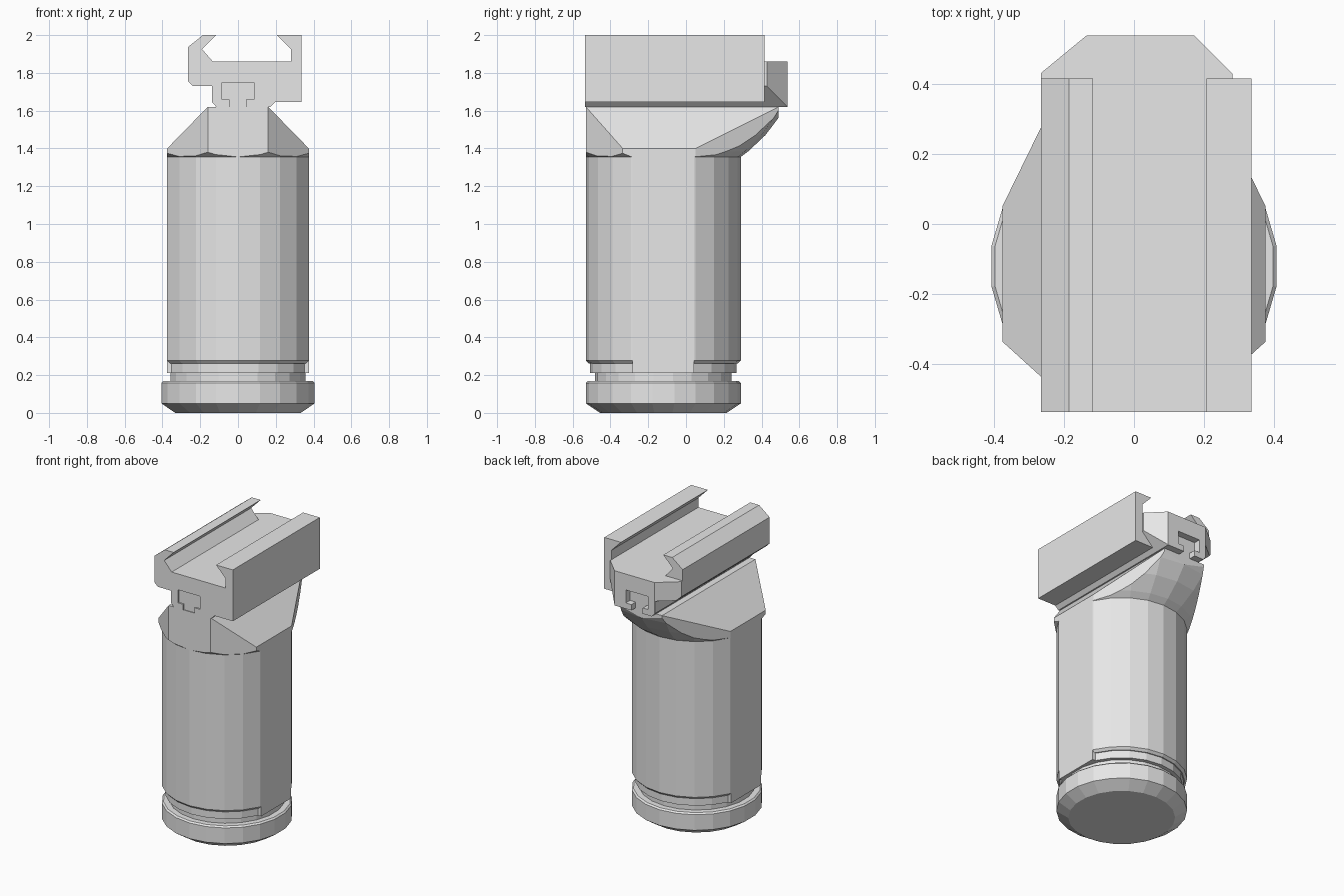
import bpy
import bmesh
import math
from mathutils import Vector

cube = bpy.data.objects.get("Cube")
if cube:
    bpy.data.objects.remove(cube, do_unlink=True)

GREY = (0.8, 0.8, 0.8, 1.0)
grey = bpy.data.materials.new("plain_grey")
grey.use_nodes = True
grey.diffuse_color = GREY
grey.node_tree.nodes["Principled BSDF"].inputs["Base Color"].default_value = GREY

SIDES = 22
AXIS_Y = -0.12      # the grip stands slightly forward of centre
FLAT_X = 0.375      # half width across the flattened sides


def finish(bm, name):
    bmesh.ops.recalc_face_normals(bm, faces=bm.faces)
    mesh = bpy.data.meshes.new(name)
    bm.to_mesh(mesh)
    bm.free()
    mesh.materials.append(grey)
    obj = bpy.data.objects.new(name, mesh)
    bpy.context.collection.objects.link(obj)
    return obj


def lathe(profile):
    """Closed solid turned around the grip axis from (radius, z) points."""
    bm = bmesh.new()
    rings = []
    for r, z in profile:
        angles = [math.tau * i / SIDES for i in range(SIDES)]
        rings.append([bm.verts.new((r * math.sin(a), AXIS_Y - r * math.cos(a), z))
                      for a in angles])
    for low, high in zip(rings, rings[1:]):
        for i in range(SIDES):
            j = (i + 1) % SIDES
            bm.faces.new((low[i], low[j], high[j], high[i]))
    bm.faces.new(rings[0])
    bm.faces.new(rings[-1])
    return bm


def extrude(profile, y0, y1):
    """Solid with an (x, z) outline running from y0 to y1."""
    bm = bmesh.new()
    face = bm.faces.new([bm.verts.new((x, y0, z)) for x, z in profile])
    moved = bmesh.ops.extrude_face_region(bm, geom=[face])["geom"]
    verts = [v for v in moved if isinstance(v, bmesh.types.BMVert)]
    bmesh.ops.translate(bm, verts=verts, vec=(0, y1 - y0, 0))
    # the starting face is kept as the near end
    if not face.is_valid or len(bm.faces) < len(profile) + 2:
        bmesh.ops.holes_fill(bm, edges=[e for e in bm.edges if e.is_boundary])
    return bm


def clip(bm, point, normal):
    """Cut away the side the normal points to and close the cut."""
    bmesh.ops.bisect_plane(bm, geom=bm.verts[:] + bm.edges[:] + bm.faces[:],
                           plane_co=point, plane_no=Vector(normal).normalized(),
                           clear_outer=True, dist=1e-5)
    bmesh.ops.holes_fill(bm, edges=[e for e in bm.edges if e.is_boundary], sides=0)


def clip_both(bm, point, normal):
    for s in (1, -1):
        clip(bm, (s * point[0], point[1], point[2]),
             (s * normal[0], normal[1], normal[2]))


# Base cap and the stepped neck above it
finish(lathe([(0.335, 0), (0.41, 0.05), (0.41, 0.158), (0.4, 0.168)]), "base_cap")
finish(lathe([(0.362, 0.16), (0.362, 0.215)]), "neck")
ring = lathe([(0.388, 0.21), (0.388, 0.27)])
clip_both(ring, (FLAT_X, 0, 0), (1, 0, 0))
finish(ring, "lock_ring")

# Grip body with flattened sides that run down over the lock ring
body = lathe([(0.395, 0.262), (0.41, 0.278), (0.41, 1.355)])
clip_both(body, (FLAT_X, 0, 0), (1, 0, 0))
finish(body, "grip_body")
for side, s in (("left", 1), ("right", -1)):
    strip = [(s * x, z) for x, z in
             ((0.3, 0.21), (FLAT_X, 0.21), (FLAT_X, 0.3), (0.3, 0.3))]
    finish(extrude(strip, AXIS_Y - 0.163, AXIS_Y + 0.163), side + "_flat_panel")

# Flared head, trimmed to a long tapered shape
head = lathe([(0.41, 1.355), (0.45, 1.385), (0.54, 1.47), (0.61, 1.562), (0.66, 1.65)])
clip(head, (0, 0, 1.62), (0, 0, 1))
clip(head, (0, -0.53, 0), (0, -1, 0))
clip(head, (0, 0.49, 0), (0, 1, 0))
clip_both(head, (FLAT_X, 0, 0), (1, 0, 0))
clip_both(head, (FLAT_X, -0.335, 0), (0.195, -0.215, 0))
clip_both(head, (FLAT_X, 0.05, 0), (0.44, 0.215, 0))
clip_both(head, (0.16, 0, 1.62), (0.22, 0, 0.215))
finish(head, "flared_head")

# T-shaped slot outline shared by the clamp, end block and rail
slot = [(0.042, 1.62), (0.042, 1.66), (0.085, 1.66), (0.085, 1.75),
        (-0.085, 1.75), (-0.085, 1.66), (-0.045, 1.66), (-0.045, 1.62)]
left_foot = [(-0.115, 1.62), (-0.137, 1.645), (-0.137, 1.73), (-0.24, 1.73), (-0.265, 1.755)]

# Rail clamp with two inward-hooked jaws
jaws = [(-0.265, 1.937), (-0.185, 2), (-0.117, 2), (-0.19, 1.925), (-0.133, 1.86),
        (0.28, 1.86), (0.28, 1.925), (0.207, 2), (0.335, 2), (0.335, 1.645),
        (0.195, 1.645), (0.17, 1.62)]
finish(extrude(jaws + slot + left_foot, -0.535, 0.415), "rail_clamp")

# End block with chamfered corners
block = extrude([(-0.265, 1.86), (0.28, 1.86), (0.28, 1.73), (0.17, 1.62)]
                + slot + left_foot, 0.415, 0.537)
clip(block, (0.28, 0.428, 0), (1, 1, 0))
clip(block, (-0.265, 0.43, 0), (-0.107, 0.13, 0))
finish(block, "end_block")

# T rail inside the slot
finish(extrude(slot, -0.525, 0.49), "t_rail")
